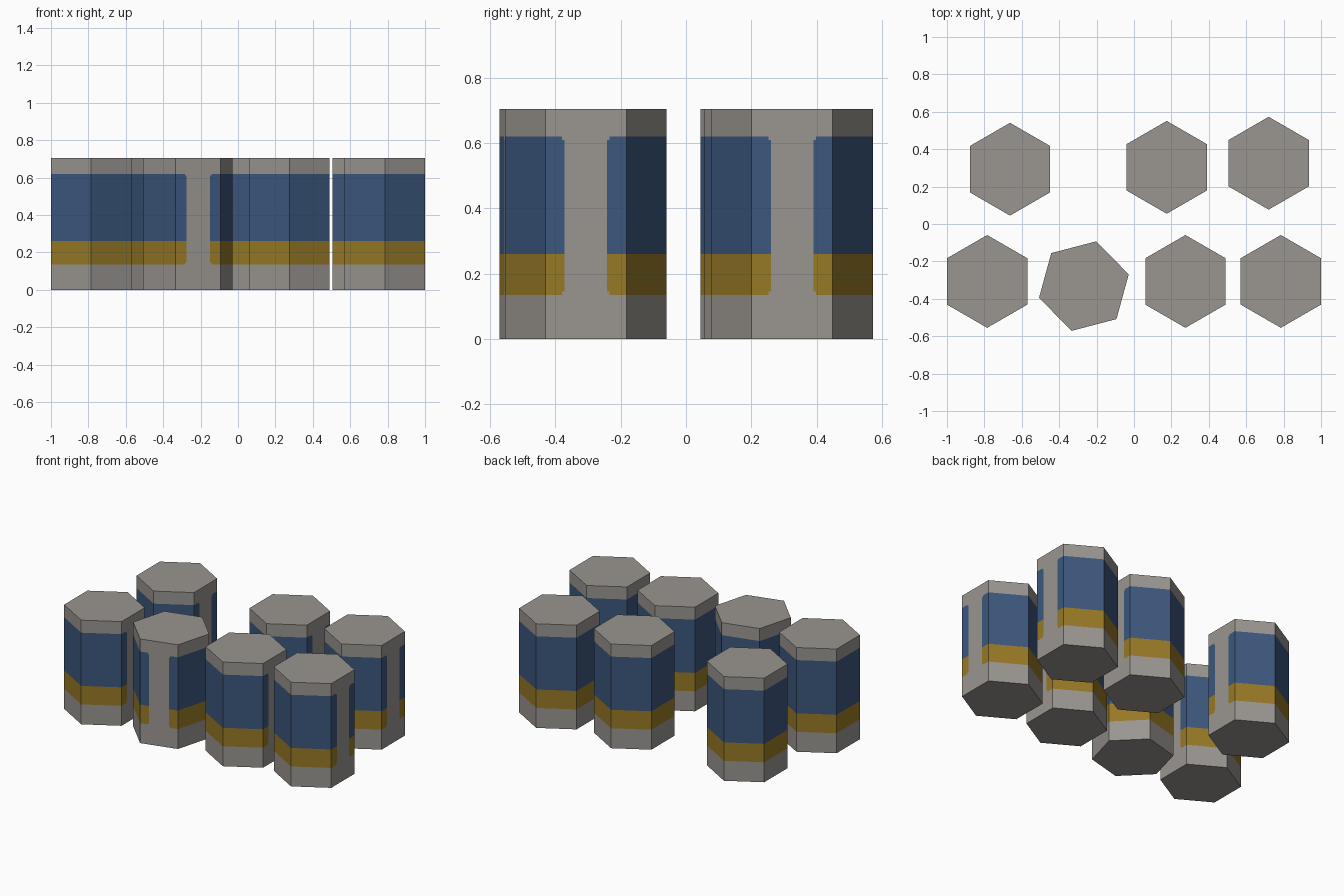
import bpy, bmesh, math

if "Cube" in bpy.data.objects:
    bpy.data.objects.remove(bpy.data.objects["Cube"])

R = 0.248                      # hexagon corner radius
A = R * math.cos(math.pi / 6)  # distance from axis to a flat side
LEVELS = [0, 0.135, 0.145, 0.26, 0.61, 0.62, 0.705]


def material(name, rgb):
    m = bpy.data.materials.new(name)
    m.diffuse_color = (*rgb, 1)
    m.use_nodes = True
    m.node_tree.nodes["Principled BSDF"].inputs["Base Color"].default_value = m.diffuse_color
    return m


MATS = [material("warm_grey", (0.32, 0.30, 0.28)),
        material("label_blue", (0.045, 0.095, 0.205)),
        material("label_gold", (0.305, 0.188, 0.019))]

# Hexagon outline; the +x side is split where the wrapped label ends
OUTLINE = [(A, y) for y in (-R / 2, -0.073, -0.065, 0.065, 0.073, R / 2)]
OUTLINE += [(R * math.cos(math.radians(d)), R * math.sin(math.radians(d)))
            for d in (90, 150, 210, 270)]


def colour(column, row):
    """Grey outside the label, gold below, blue above, nicked label corners."""
    if row in (0, len(LEVELS) - 2) or column == 2:
        return 0
    if column in (1, 3) and row in (1, 4):
        return 0
    return 2 if row < 3 else 1


def can(name, x, y, turn=0):
    bm = bmesh.new()
    rings = [[bm.verts.new((px, py, z)) for px, py in OUTLINE] for z in LEVELS]
    n = len(OUTLINE)
    for row in range(len(LEVELS) - 1):
        low, high = rings[row], rings[row + 1]
        for i in range(n):
            j = (i + 1) % n
            f = bm.faces.new((low[i], low[j], high[j], high[i]))
            f.material_index = colour(i, row)
    bm.faces.new(rings[0][::-1])
    bm.faces.new(rings[-1])
    mesh = bpy.data.meshes.new(name)
    bm.to_mesh(mesh)
    bm.free()
    for m in MATS:
        mesh.materials.append(m)
    ob = bpy.data.objects.new(name, mesh)
    ob.location = (x, y, 0)
    ob.rotation_euler.z = math.radians(turn)
    bpy.context.collection.objects.link(ob)


# Back row
can("can_back_left", -0.663, 0.293)
can("can_back_middle", 0.175, 0.303)
can("can_back_right", 0.72, 0.325)
# Front row, one can turned
can("can_front_far_left", -0.785, -0.307)
can("can_front_turned", -0.268, -0.332, -75.3)
can("can_front_middle", 0.275, -0.307)
can("can_front_right", 0.785, -0.307)
